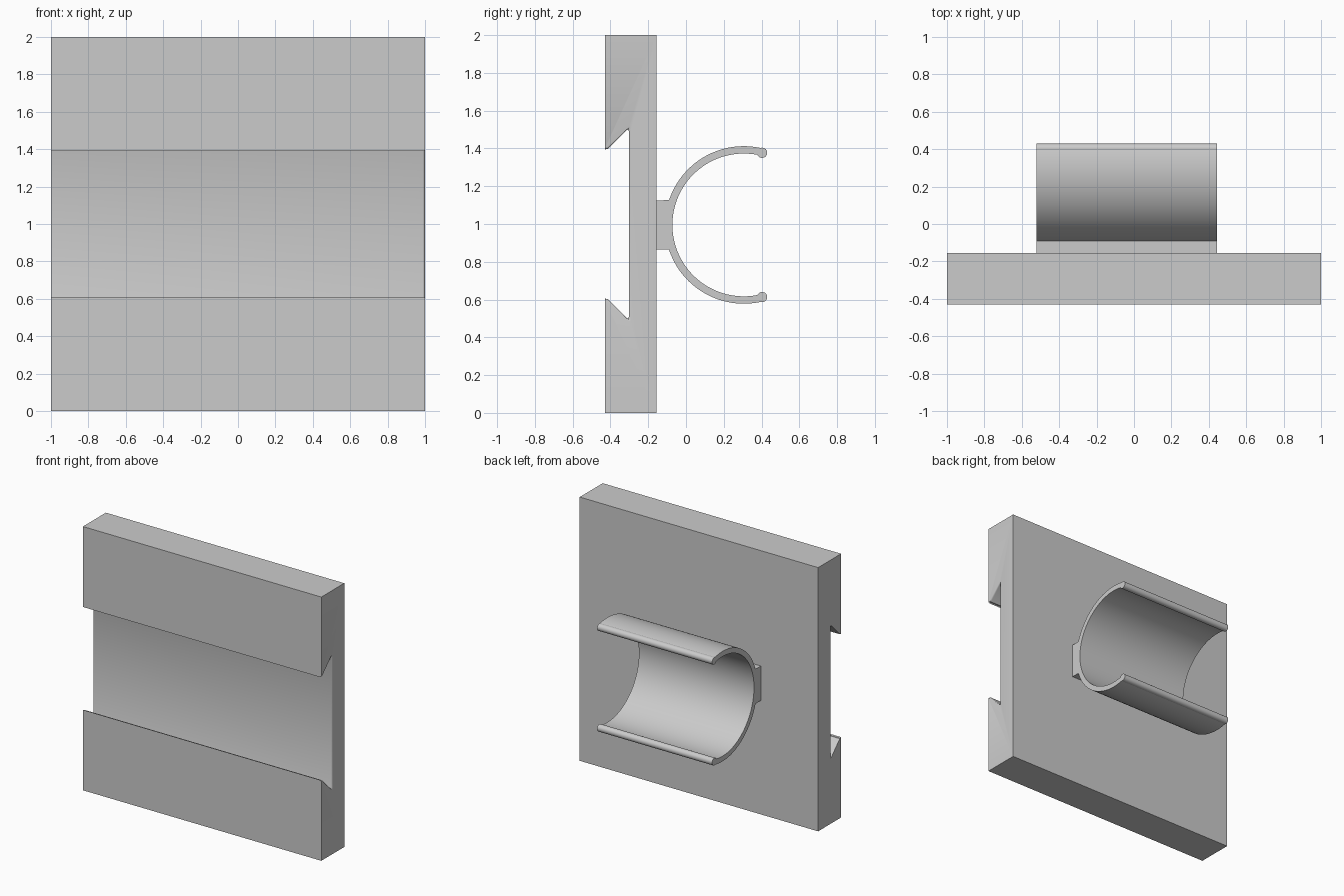
import bpy, bmesh
from math import sin, cos, pi, radians

cube = bpy.data.objects.get("Cube")
if cube:
    bpy.data.objects.remove(cube)

grey = bpy.data.materials.new("light grey")
grey.use_nodes = True
colour = (0.6, 0.6, 0.6, 1)
grey.diffuse_color = colour
grey.node_tree.nodes["Principled BSDF"].inputs["Base Color"].default_value = colour


def loft(name, sections):
    """Join equal-length (y, z) outlines placed along x, and cap both ends."""
    bm = bmesh.new()
    rings = [[bm.verts.new((x, y, z)) for y, z in outline] for x, outline in sections]
    n = len(rings[0])
    for a, b in zip(rings, rings[1:]):
        for i in range(n):
            j = (i + 1) % n
            bm.faces.new((a[i], a[j], b[j], b[i]))
    bm.faces.new(rings[0])
    bm.faces.new(rings[-1])
    bmesh.ops.recalc_face_normals(bm, faces=bm.faces)
    mesh = bpy.data.meshes.new(name)
    bm.to_mesh(mesh)
    bm.free()
    mesh.materials.append(grey)
    obj = bpy.data.objects.new(name, mesh)
    bpy.context.collection.objects.link(obj)
    bpy.ops.object.select_all(action="DESELECT")
    obj.select_set(True)
    bpy.context.view_layer.objects.active = obj
    bpy.ops.object.shade_smooth_by_angle(angle=radians(35))
    return obj


FRONT, BACK, MID = -0.43, -0.155, 1.0


def plate_outline(grow):
    """Slab section with a dovetail groove widened by grow."""
    half = [(FRONT, 0.39 + grow), (FRONT + 0.006, 0.397 + grow), (FRONT + 0.016, 0.396 + grow),
            (-0.315 + grow, 0.497 + 1.5 * grow), (-0.306 + grow, 0.5 + 1.5 * grow),
            (-0.302 + grow, 0.49 + grow)]
    top = [(y, MID + h) for y, h in half]
    bottom = [(y, MID - h) for y, h in reversed(half)]
    return [(FRONT, 0), (BACK, 0), (BACK, 2), (FRONT, 2)] + top + bottom


# Back plate, its groove rounded over at one end
r = 0.012
steps = [i * pi / 8 for i in range(5)]
loft("back_plate", [(-1, plate_outline(0))] +
     [(1 - r + r * sin(a), plate_outline(r * (1 - cos(a)))) for a in steps])

# Clip: open ring, two rounded lips and a mounting block
X0, X1 = -0.52, 0.445
CY, CZ = 0.306, 0.995
OUTER, INNER, OPEN = 0.417, 0.378, radians(76)


def arc(cy, cz, radius, start, end, count):
    angles = [start + (end - start) * i / count for i in range(count + 1)]
    return [(cy + radius * cos(a), cz + radius * sin(a)) for a in angles]


def extrude(name, outline):
    return loft(name, [(X0, outline), (X1, outline)])


extrude("clip_ring", arc(CY, CZ, OUTER, OPEN, 2 * pi - OPEN, 72) +
        arc(CY, CZ, INNER, 2 * pi - OPEN, OPEN, 72))

for name, side in (("upper_lip", 1), ("lower_lip", -1)):
    extrude(name, arc(0.403, CZ + side * 0.382, 0.027, 0, 2 * pi, 24)[:-1])

# The block ends inside the ring wall, following its curve
reach = 0.335
extrude("mounting_block", [(BACK - 0.01, CZ - 0.13), (BACK - 0.01, CZ + 0.13)] +
        arc(CY, CZ, 0.4, pi - reach, pi + reach, 12))
